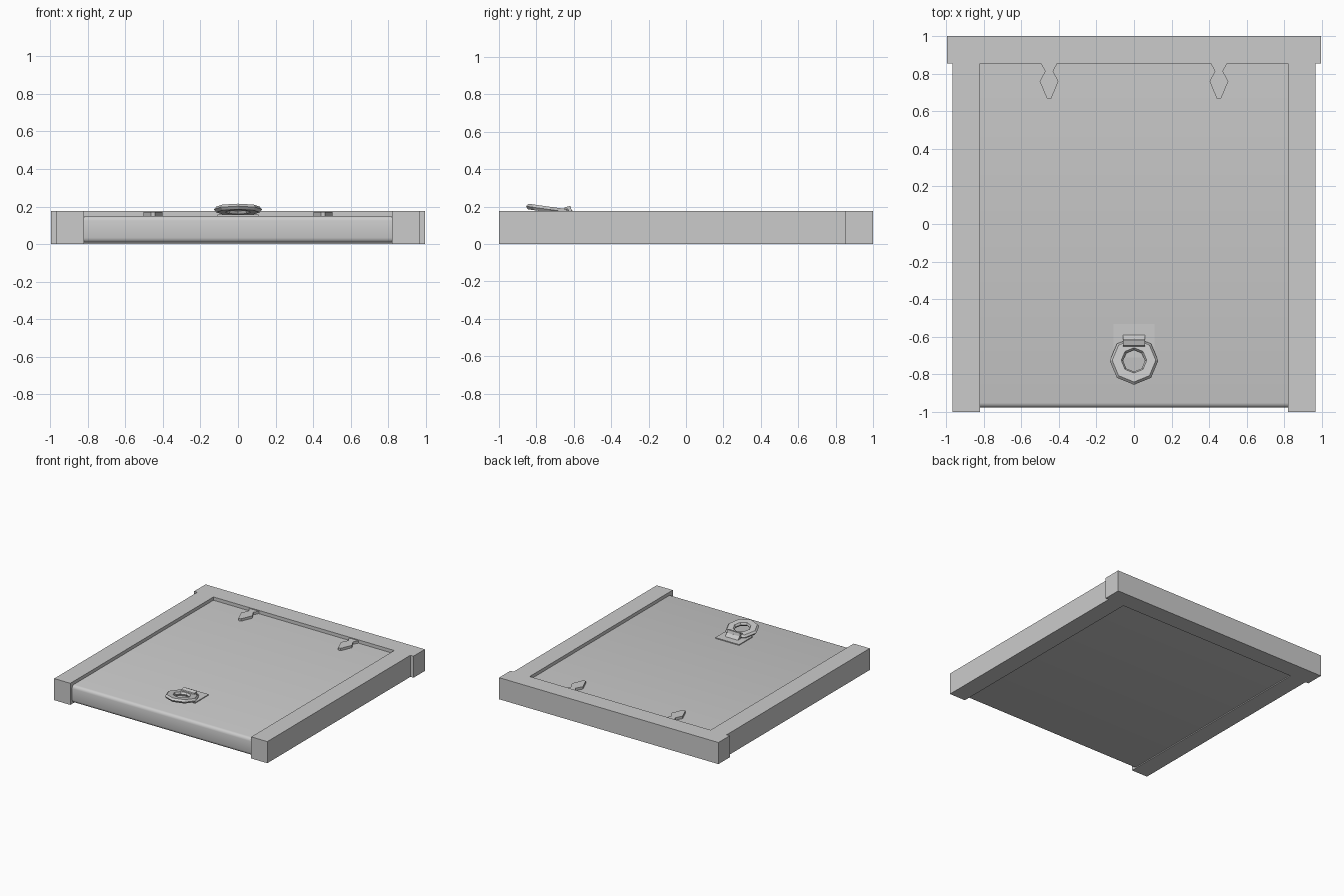
import bpy, bmesh
from math import sin, cos, pi, radians
from mathutils import Matrix

if "Cube" in bpy.data.objects:
    bpy.data.objects.remove(bpy.data.objects["Cube"])


def add_mesh(name, bm):
    bmesh.ops.recalc_face_normals(bm, faces=bm.faces)
    me = bpy.data.meshes.new(name)
    bm.to_mesh(me)
    bm.free()
    ob = bpy.data.objects.new(name, me)
    bpy.context.collection.objects.link(ob)
    return ob


def box(name, x0, x1, y0, y1, z0, z1):
    bm = bmesh.new()
    bmesh.ops.create_cube(bm, size=1)
    for v in bm.verts:
        v.co = ((x0 + x1) / 2 + v.co.x * (x1 - x0),
                (y0 + y1) / 2 + v.co.y * (y1 - y0),
                (z0 + z1) / 2 + v.co.z * (z1 - z0))
    return add_mesh(name, bm)


def prism(name, points, offset):
    """Extrude a closed outline by an offset vector."""
    bm = bmesh.new()
    face = bm.faces.new([bm.verts.new(p) for p in points])
    new = bmesh.ops.extrude_face_region(bm, geom=[face])['geom']
    # keep the starting face as the second cap
    if not face.is_valid or len(bm.faces) < len(points) + 2:
        bm.faces.new([bm.verts[i] for i in range(len(points))])
    bmesh.ops.translate(bm, vec=offset,
                        verts=[g for g in new if isinstance(g, bmesh.types.BMVert)])
    return add_mesh(name, bm)


TOP = 0.177      # frame height
PANEL = 0.15     # door panel top

# Frame: back beam and two side beams
box("back_beam", -0.994, 0.994, 0.853, 1.0, 0, TOP)
for side, s in (("left", -1), ("right", 1)):
    x0, x1 = sorted((s * 0.82, s * 0.966))
    box(side + "_beam", x0, x1, -1.0, 0.853, 0, TOP)

# Door panel with rounded front edge, profile swept along x
r, y_front, z_bot = 0.025, -0.977, 0.008
profile = []
for zc, a0 in ((z_bot + r, 1.5 * pi), (PANEL - r, pi)):
    for i in range(4):
        a = a0 - i / 3 * pi / 2
        profile.append((-0.82, y_front + r + r * cos(a), zc + r * sin(a)))
profile += [(-0.82, 0.853, PANEL), (-0.82, 0.853, z_bot)]
panel = prism("door_panel", profile, (1.64, 0, 0))
bpy.context.view_layer.objects.active = panel
panel.select_set(True)
bpy.ops.object.shade_smooth_by_angle(angle=radians(40))
panel.select_set(False)

# Spear-shaped hinges
half = [(0.043, 0.853), (0.021, 0.813), (0.05, 0.76), (0.011, 0.667)]
outline = half + [(-x, y) for x, y in reversed(half)]
for side, s in (("left", -1), ("right", 1)):
    prism(side + "_hinge", [(s * 0.452 + x, y, PANEL - 0.01) for x, y in outline],
          (0, 0, 0.03))

# Handle plate and bent staple holding the ring
box("handle_plate", -0.108, 0.108, -0.71, -0.533, PANEL - 0.01, 0.157)
staple = [(-0.588, 0.155), (-0.612, 0.180), (-0.618, 0.204), (-0.648, 0.196),
          (-0.652, 0.186), (-0.630, 0.186), (-0.626, 0.155)]
prism("ring_staple", [(-0.058, y, z) for y, z in staple], (0.116, 0, 0))

# Octagonal pull ring with chamfered section, tilted up at the front
section = [(0.058, 0), (0.068, 0.015), (0.116, 0.015), (0.129, 0),
           (0.116, -0.015), (0.068, -0.015)]
bm = bmesh.new()
loops = [[bm.verts.new((rad * cos(k * pi / 4), rad * sin(k * pi / 4), z))
          for rad, z in section] for k in range(8)]
for k in range(8):
    a, b = loops[k], loops[(k + 1) % 8]
    for j in range(6):
        n = (j + 1) % 6
        bm.faces.new((a[j], b[j], b[n], a[n]))
bm.transform(Matrix.Translation((0, -0.728, 0.184)) @ Matrix.Rotation(radians(-8), 4, 'X'))
add_mesh("pull_ring", bm)
